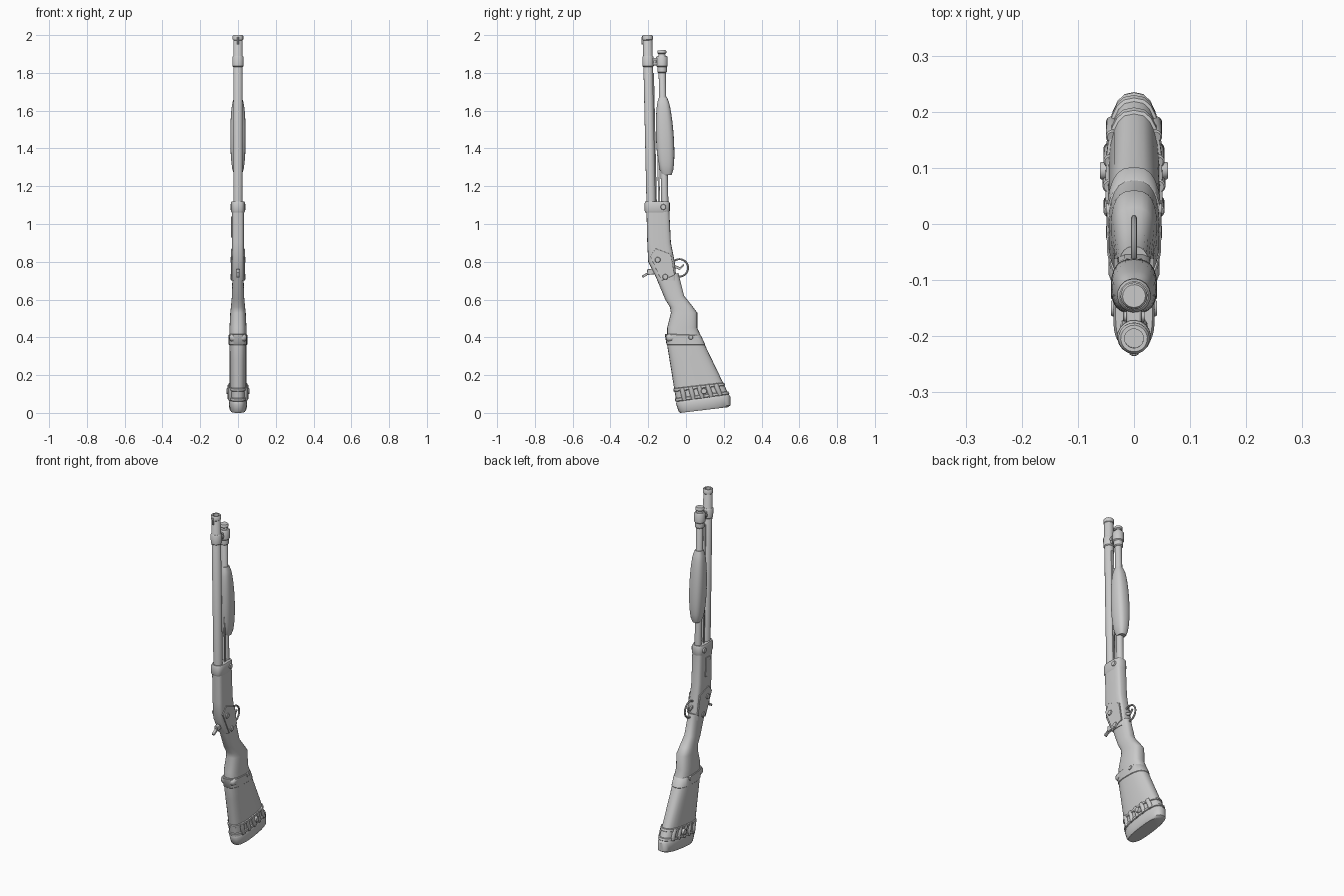
import bpy, bmesh, math
from mathutils import Vector

if "Cube" in bpy.data.objects:
    bpy.data.objects.remove(bpy.data.objects["Cube"])

tone = (.6, .6, .6, 1)
grey = bpy.data.materials.new("plain_grey")
grey.use_nodes = True
grey.diffuse_color = tone
grey.node_tree.nodes["Principled BSDF"].inputs["Base Color"].default_value = tone
SIDES = (-1, 1)


def finish(mesh_object):
    """Give a part its colour and smooth shading with sharp edges kept."""
    mesh_object.data.materials.append(grey)
    bpy.ops.object.select_all(action="DESELECT")
    mesh_object.select_set(True)
    bpy.context.view_layer.objects.active = mesh_object
    bpy.ops.object.shade_smooth_by_angle(angle=math.radians(40))
    return mesh_object


def make_part(name, bm):
    bmesh.ops.recalc_face_normals(bm, faces=bm.faces)
    mesh = bpy.data.meshes.new(name)
    bm.to_mesh(mesh)
    bm.free()
    part = bpy.data.objects.new(name, mesh)
    bpy.context.collection.objects.link(part)
    return finish(part)


def skin(name, rings):
    """Join equal rings of points into a capped tube."""
    bm = bmesh.new()
    loops = [[bm.verts.new(point) for point in ring] for ring in rings]
    for lower, upper in zip(loops, loops[1:]):
        for i in range(len(lower)):
            bm.faces.new((lower[i - 1], lower[i], upper[i], upper[i - 1]))
    bm.faces.new(loops[0])
    bm.faces.new(loops[-1])
    return make_part(name, bm)


def circle(count):
    for i in range(count):
        angle = math.tau * i / count
        yield math.cos(angle), math.sin(angle)


def section(front, back, width, grow=0, power=.75):
    """Rounded cross-section between a front and a back point given as (y, z)."""
    front, back = Vector((0, *front)), Vector((0, *back))
    middle, half = (front + back) / 2, (front - back) / 2
    half *= 1 + grow / half.length
    ring = []
    for c, s in circle(24):
        point = middle + half * math.copysign(abs(c) ** power, c)
        point.x = (width + grow) * math.copysign(abs(s) ** power, s)
        ring.append(point)
    return ring


def rod(name, start, end, radius, bore=0):
    """Round bar with chamfered ends, and a sunk bore at its end if asked."""
    start, end = Vector(start), Vector(end)
    axis = (end - start).normalized()
    across = axis.orthogonal().normalized()
    other = axis.cross(across)
    chamfer = axis * radius / 5
    stations = [(start, radius * .8), (start + chamfer, radius),
                (end - chamfer, radius), (end, radius * .85)]
    if bore:
        stations += [(end, bore), (end - axis * radius, bore)]
    return skin(name, [[centre + (across * c + other * s) * r for c, s in circle(18)]
                       for centre, r in stations])


def plate(name, outline, width, x=0):
    """Flat part with a side outline of (y, z) points, bevelled at its edges."""
    bm = bmesh.new()
    face = bm.faces.new([bm.verts.new((x - width / 2, *point)) for point in outline])
    moved = bmesh.ops.extrude_face_region(bm, geom=[face])["geom"]
    bmesh.ops.translate(bm, vec=(width, 0, 0), verts=[v for v in moved if isinstance(v, bmesh.types.BMVert)])
    part = make_part(name, bm)
    bevel = part.modifiers.new("soft_edges", "BEVEL")
    bevel.width = width / 6
    bevel.segments = 2
    return part


def bar(name, start, end, depth, width, x=0):
    """Flat bar whose middle line runs from start to end."""
    start, end = Vector(start), Vector(end)
    offset = (end - start).orthogonal().normalized() * depth / 2
    return plate(name, [start - offset, end - offset, end + offset, start + offset], width, x)


# Barrel and magazine tube both lean slightly towards the front as they rise
def barrel(z):
    return Vector((0, -.16 - z * .022, z))


def magazine(z):
    return Vector((0, -.09 - z * .02, z))


# Barrel with a bored muzzle, sight and rib
rod("barrel", barrel(.9), barrel(1.98), .025)
rod("muzzle_ring", barrel(1.97), barrel(2), .028, bore=.017)
bar("front_sight", (-.228, 1.95), (-.228, 1.99), .014, .008)
bar("barrel_rib", barrel(1.1).yz + Vector((.025, 0)), barrel(1.8).yz + Vector((.025, 0)), .01, .014)

# Magazine tube with a stepped cap
rod("magazine_tube", magazine(1), magazine(1.9), .019)
rod("magazine_collar", magazine(1.8), magazine(1.89), .025)
rod("magazine_cap", magazine(1.9), magazine(1.92), .024)

# Clamp joining barrel and magazine
for name, line in (("barrel_clamp", barrel), ("magazine_clamp", magazine)):
    rod(name, line(1.83), line(1.89), .03)
bar("clamp_bridge", (-.165, 1.84), (-.165, 1.88), .05, .026)
rod("clamp_bolt", (-.02, -.165, 1.86), (.02, -.165, 1.86), .009)

# Sliding fore grip, swelling between narrow ends
grip_rings = []
steps = 16
for i in range(steps + 1):
    t = i / steps
    swell = math.sin(math.pi * (.02 + t * .96)) ** .25
    z = 1.26 + t * .41
    centre = -.102 - t * .02
    depth = (.051 - t * .008) * swell
    grip_rings.append(section((centre - depth, z), (centre + depth, z), .041 * swell))
skin("fore_grip", grip_rings)
for side in SIDES:
    bar("grip_slide_bar", magazine(1.1).yz - Vector((.03, 0)), magazine(1.4).yz - Vector((.03, 0)),
        .01, .005, side * .015)

# Receiver: a boxy body with rounded corners, and its collar
body = [((-.15, .7), (-.05, .7)), ((-.2, .8), (-.06, .8)),
        ((-.205, .9), (-.08, .9)), ((-.21, 1.1), (-.09, 1.1))]
skin("receiver", [section(front, back, .033, power=.5) for front, back in body])
skin("receiver_collar", [section((-.215, z), (-.09, z), .033, grow, .6)
                         for z, grow in ((1.06, 0), (1.07, .004), (1.11, .004), (1.12, 0))])

# Side plates, bolts and ejection port
for side in SIDES:
    plate("side_plate", [(-.19, .83), (-.16, .87), (-.08, .84), (-.06, .73), (-.13, .7)], .008, side * .032)
    for y, z in ((-.15, .81), (-.11, .72), (-.12, 1.09)):
        rod("receiver_bolt", (side * .03, y, z), (side * .041, y, z), .015)
bar("ejection_port", (-.15, .93), (-.155, 1.04), .04, .006, -.033)

# Hammer, trigger and trigger guard
bar("hammer_body", (-.16, .75), (-.205, .745), .03, .018)
bar("hammer_spur", (-.19, .745), (-.232, .72), .012, .016)
bar("trigger_blade", (-.07, .78), (-.03, .763), .014, .01)
bar("trigger_tip", (-.035, .76), (-.012, .785), .009, .01)
bpy.ops.mesh.primitive_torus_add(location=(0, -.035, .768), rotation=(0, math.pi / 2, 0),
                                 major_segments=32, minor_segments=8,
                                 major_radius=.046, minor_radius=.005)
guard = bpy.context.object
guard.name = "trigger_guard"
finish(guard)

# Stock: curved wrist running into a straight, widening butt
BUTT_WIDTH = .046
butt_top = Vector((-.1, .36)), Vector((.1, .36))
butt_end = Vector((-.05, .05)), Vector((.23, .09))


def butt(t):
    return [top.lerp(end, t) for top, end in zip(butt_top, butt_end)]


wrist = [((-.16, .72), (-.04, .74)), ((-.11, .6), (-.01, .62)), ((-.085, .56), (.03, .57)),
         ((-.08, .53), (.06, .53)), ((-.1, .45), (.06, .45))]
rings = [section(front, back, .029 + i * .004) for i, (front, back) in enumerate(wrist)]
skin("stock", rings + [section(*butt(i / 4), BUTT_WIDTH) for i in range(5)])
skin("butt_pad", [section(*butt(.98), BUTT_WIDTH), section(*butt(1.01), BUTT_WIDTH, .003),
                  section((-.04, .01), (.235, .04), BUTT_WIDTH),
                  section((-.03, 0), (.22, .03), .04)])


def strap(name, start, end, thickness):
    lip = .01
    skin(name, [section(*butt(t), BUTT_WIDTH, grow) for t, grow in
                ((start, 0), (start + lip, thickness), (end - lip, thickness), (end, 0))])


# Wrap behind the wrist, with a raised pad at the front
strap("wrist_strap", -.19, 0, .003)
bar("strap_pad", (-.105, .395), (-.04, .405), .04, .09)
for side in SIDES:
    rod("strap_button", (side * .035, .025, .4), (side * .05, .025, .4), .012)

# Shell belt near the butt
strap("belt_upper", .74, .8, .005)
strap("belt_lower", .91, .97, .005)
for side in SIDES:
    for i in range(5):
        across = .16 + i * .17
        ends = []
        for t in (.74, .97):
            front, back = butt(t)
            x = side * (.043 - (across - .5) ** 2 / 20)
            ends.append((x, *front.lerp(back, across)))
        rod("belt_shell", *ends, .013)
    rod("belt_knob", (side * .04, .095, .115), (side * .061, .095, .115), .016)
